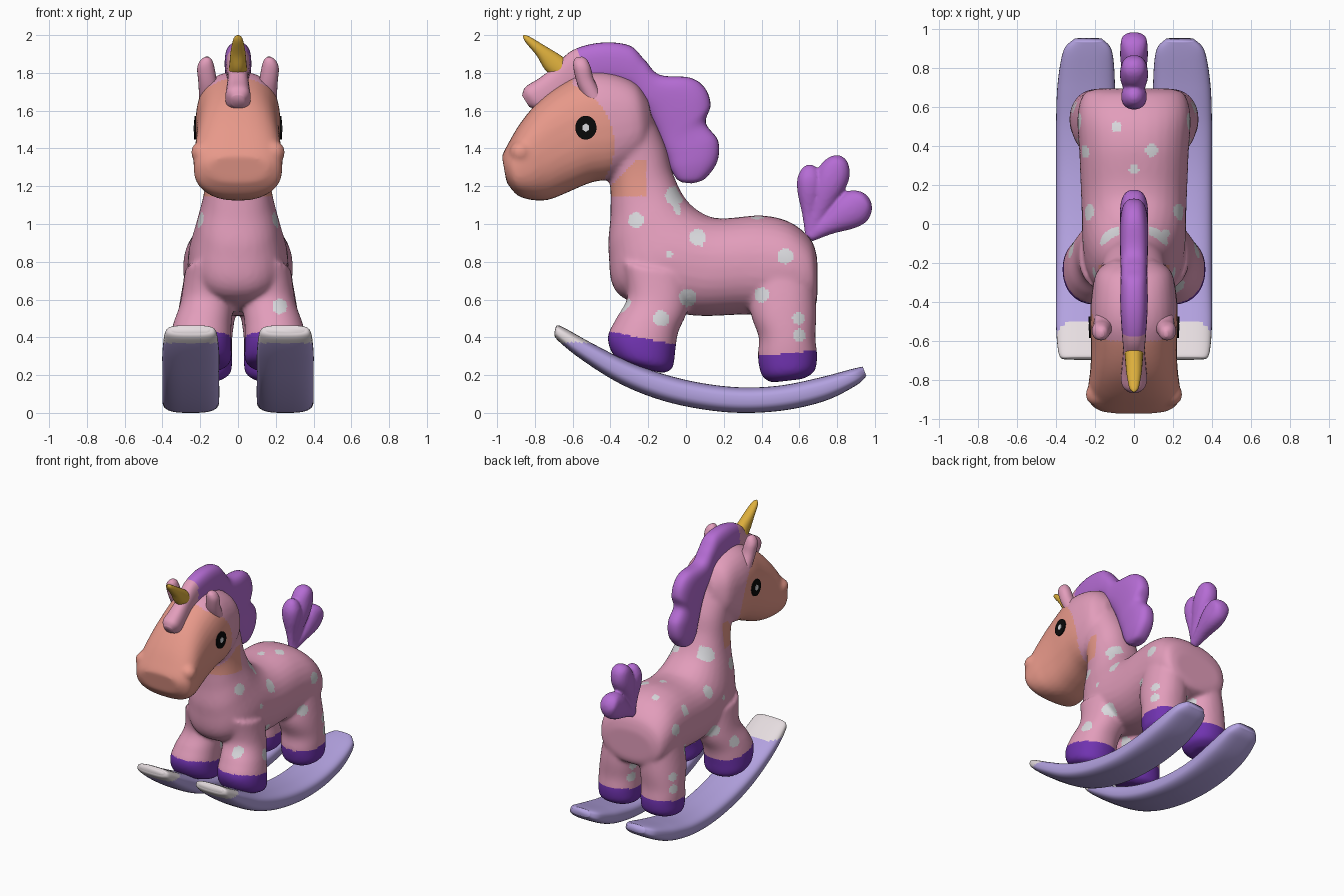
import bpy, bmesh, math
from mathutils import Vector, Matrix
from mathutils.bvhtree import BVHTree

if "Cube" in bpy.data.objects:
    bpy.data.objects.remove(bpy.data.objects["Cube"])


def material(name, code):
    rgb = [int(code[i:i + 2], 16) / 255 for i in (0, 2, 4)]
    lin = [c / 12.92 if c < .04 else ((c + .055) / 1.055) ** 2.4 for c in rgb]
    mat = bpy.data.materials.new(name)
    mat.use_nodes = True
    mat.diffuse_color = (*lin, 1)
    for node in mat.node_tree.nodes:
        if node.type == 'BSDF_PRINCIPLED':
            node.inputs["Base Color"].default_value = (*lin, 1)
    return mat


pink = material("pink", "E29DBB")
salmon = material("salmon", "E8998A")
violet = material("violet", "B56CD4")
purple = material("deep purple", "7033B0")
lilac = material("lilac", "B3A2E0")
white = material("warm white", "E6DDE0")
pale = material("pale grey", "D8D8DC")
gold = material("gold", "DCAE3C")
black = material("black", "0A0A0A")


def spline(a, b, c, d, t):
    return .5 * (2 * b + (c - a) * t + (2 * a - 5 * b + 4 * c - d) * t * t
                 + (3 * b - a - 3 * c + d) * t ** 3)


def loft(bm, sections, power=2.2, side=1, count=32, steps=6):
    """Skin rounded rings; a section is y, z, y, z of both edges, half width, x."""
    secs = [tuple(s) + (0,) * (6 - len(s)) for s in sections]
    last = len(secs) - 1
    rows = []
    for i in range(last):
        near = [secs[min(max(i + k, 0), last)] for k in (-1, 0, 1, 2)]
        rows += [[spline(*v, j / steps) for v in zip(*near)] for j in range(steps)]
    rows.append(secs[-1])
    rings = []
    for y1, z1, y2, z2, w, cx in rows:
        ring = []
        for k in range(count):
            a = 2 * math.pi * k / count
            u, v = (math.copysign(abs(f) ** (2 / power), f)
                    for f in (math.cos(a), math.sin(a)))
            ring.append(bm.verts.new((side * (cx + w * u),
                                      (y1 + y2) / 2 + v * (y1 - y2) / 2,
                                      (z1 + z2) / 2 + v * (z1 - z2) / 2)))
        rings.append(ring)
    for r, s in zip(rings, rings[1:]):
        for k in range(count):
            m = (k + 1) % count
            bm.faces.new((r[k], r[m], s[m], s[k]))
    bm.faces.new(rings[0])
    bm.faces.new(rings[-1])


def finish(name, bm, mats, rule=None, voxel=0, smooth=0, flat=False):
    """Turn the bmesh into an object, fuse it if asked, and colour its faces."""
    bmesh.ops.recalc_face_normals(bm, faces=bm.faces)
    mesh = bpy.data.meshes.new(name)
    bm.to_mesh(mesh)
    bm.free()
    obj = bpy.data.objects.new(name, mesh)
    bpy.context.scene.collection.objects.link(obj)
    if voxel:
        fuse = obj.modifiers.new("fuse", 'REMESH')
        fuse.mode = 'VOXEL'
        fuse.voxel_size = voxel
        soften = obj.modifiers.new("soften", 'SMOOTH')
        soften.factor = .5
        soften.iterations = smooth
        deps = bpy.context.evaluated_depsgraph_get()
        fused = bpy.data.meshes.new_from_object(obj.evaluated_get(deps))
        obj.modifiers.clear()
        obj.data = fused
        bpy.data.meshes.remove(mesh)
        fused.name = name
    obj.data.materials.clear()
    for mat in mats:
        obj.data.materials.append(mat)
    for poly in obj.data.polygons:
        poly.use_smooth = not flat
        poly.material_index = rule(poly.center, poly.normal) if rule else 0
    return obj


# Body: neck and torso, head, nostrils and legs fused into one skin
bm = bmesh.new()
loft(bm, [(-.2, 1.62, -.5, 1.45, .19), (-.11, 1.42, -.41, 1.25, .17),
          (-.07, 1.27, -.4, 1.05, .18), (0, 1.13, -.41, .85, .22),
          (.1, 1.05, -.35, .62, .26), (.2, 1.03, 0, .52, .27),
          (.4, 1.045, .3, .52, .28), (.55, 1.01, .55, .52, .29),
          (.66, .92, .67, .55, .26), (.695, .82, .695, .6, .19)], 2.3)
loft(bm, [(-.2, 1.66, -.17, 1.5, .1), (-.27, 1.75, -.22, 1.35, .19),
          (-.4, 1.8, -.36, 1.25, .22), (-.53, 1.8, -.5, 1.22, .225),
          (-.66, 1.74, -.62, 1.17, .22), (-.78, 1.65, -.72, 1.13, .225),
          (-.88, 1.53, -.8, 1.125, .235), (-.95, 1.41, -.89, 1.15, .225),
          (-.975, 1.36, -.95, 1.22, .16)], 2.5)
front_leg = [(-.34, .8, .02, .72, .12, .16), (-.31, .62, .01, .55, .14, .165),
             (-.37, .5, -.04, .43, .155, .19), (-.415, .4, -.055, .34, .165, .2),
             (-.38, .3, -.07, .24, .16, .2), (-.3, .25, -.12, .21, .1, .2)]
back_leg = [(.36, .8, .67, .8, .12, .15), (.34, .55, .69, .55, .15, .165),
            (.385, .4, .685, .4, .15, .18), (.38, .3, .695, .3, .15, .18),
            (.4, .2, .68, .22, .14, .18), (.45, .16, .62, .18, .08, .18)]
for side in (1, -1):
    loft(bm, front_leg, side=side)
    loft(bm, back_leg, side=side)
    bmesh.ops.create_uvsphere(bm, u_segments=24, v_segments=16, radius=.06,
                              matrix=Matrix.Translation((side * .19, -.875, 1.38)))

side_spots = [(-.265, 1.02, .042), (-.06, 1.15, .05), (.06, .93, .042),
              (-.09, .84, .018), (.01, .61, .047), (-.13, .5, .043),
              (.4, .625, .04), (.525, .83, .042), (.595, .5, .032), (.6, .41, .035)]
top_spots = [(-.09, .5, .027), (.09, .38, .033), (0, .28, .025),
             (.23, .07, .03), (-.26, .37, .033), (.16, -.05, .025)]


def body_colour(c, n):
    x, y, z = c
    hoof_line = .35 - .2 * y if y < .15 else .3 + .1 * (y - .38)
    if z < hoof_line:
        return 2
    face = math.hypot(y + .72, z - 1.42) < .34 or (y < -.6 and z > 1)
    throat = y < -.21 and 1.15 < z < 1.6 + y and z < 1.34
    if face or throat:
        return 1
    if abs(n.x) > .3 and any(math.hypot(y - a, z - b) < r for a, b, r in side_spots):
        return 3
    if n.z > .3 and z > .8 and any(math.hypot(x - a, y - b) < r for a, b, r in top_spots):
        return 3
    if x > 0 and math.hypot(x - .22, z - .565) < .04 and y < -.2:
        return 3
    return 0


body = finish("body", bm, [pink, salmon, purple, pale], body_colour, .012, 12)

# Eyes: thin plates laid on the sides of the head
tree = BVHTree.FromPolygons([v.co for v in body.data.vertices],
                            [tuple(p.vertices) for p in body.data.polygons])


def plate(name, side, radius, segments, lift, mat):
    hit, normal = tree.ray_cast(Vector((side, -.53, 1.51)), Vector((-side, 0, 0)))[:2]
    turn = normal.to_track_quat('Z', 'Y').to_matrix().to_4x4()
    place = Matrix.Translation(hit + normal * lift) @ turn
    bm = bmesh.new()
    bmesh.ops.create_cone(bm, cap_ends=True, segments=segments, radius1=radius,
                          radius2=radius, depth=.008,
                          matrix=place @ Matrix.Diagonal((1, 1.12, 1, 1)))
    finish(name, bm, [mat], flat=True)


for side, label in ((1, "left"), (-1, "right")):
    plate(label + "_eye", side, .056, 32, .003, black)
    plate(label + "_eye_glint", side, .02, 6, .006, pale)

    # Ears
    bm = bmesh.new()
    loft(bm, [(-.43, 1.66, -.54, 1.66, .06, .145), (-.485, 1.76, -.575, 1.74, .05, .16),
              (-.505, 1.83, -.595, 1.82, .046, .17), (-.525, 1.87, -.595, 1.862, .032, .168),
              (-.55, 1.886, -.58, 1.883, .01, .165)], side=side, count=24)
    finish(label + "_ear", bm, [pink])

    # Rockers with white front tips
    bm = bmesh.new()
    loft(bm, [(-.69, .455, -.697, .425, .1, .25), (-.66, .458, -.68, .385, .135, .25),
              (-.5, .37, -.55, .28, .15, .25), (-.3, .27, -.35, .155, .15, .25),
              (-.1, .2, -.14, .07, .15, .25), (.1, .155, .08, .02, .15, .25),
              (.3, .135, .3, 0, .15, .25), (.5, .145, .53, .015, .15, .25),
              (.7, .185, .74, .065, .147, .245), (.87, .23, .9, .145, .125, .238),
              (.935, .245, .955, .195, .075, .235)], 3, side, 40, 10)
    finish(label + "_rocker", bm, [lilac, white], lambda c, n: int(c.z > .37))

# Mane, with a pink forelock at its front end
bm = bmesh.new()
loft(bm, [(-.868, 1.68, -.83, 1.62, .035), (-.85, 1.725, -.76, 1.6, .065),
          (-.78, 1.77, -.68, 1.63, .062), (-.7, 1.83, -.6, 1.7, .055),
          (-.6, 1.92, -.52, 1.72, .062), (-.45, 1.96, -.42, 1.74, .07),
          (-.3, 1.945, -.32, 1.72, .07), (-.22, 1.87, -.27, 1.69, .068),
          (-.14, 1.79, -.23, 1.63, .07), (.02, 1.775, -.19, 1.56, .072),
          (.1, 1.72, -.16, 1.5, .072), (.13, 1.63, -.14, 1.45, .07),
          (.105, 1.535, -.12, 1.4, .068), (.17, 1.44, -.1, 1.35, .072),
          (.165, 1.33, -.08, 1.29, .07), (.1, 1.24, -.05, 1.24, .055),
          (.03, 1.215, -.02, 1.22, .03)], 2.6)
finish("mane", bm, [violet, pink], lambda c, n: int(c.y < -.57))

# Horn
bm = bmesh.new()
loft(bm, [(-.6, 1.84, -.68, 1.76, .05), (-.66, 1.89, -.745, 1.815, .045),
          (-.75, 1.945, -.79, 1.89, .038), (-.83, 1.993, -.85, 1.963, .024),
          (-.86, 2, -.864, 1.996, .004)], count=24)
finish("horn", bm, [gold])

# Tail: three plump locks sharing one root
bm = bmesh.new()
root = Vector((.65, .93))
for tip, radius in (((.97, 1.135), .095), ((.82, 1.36), .085), ((.655, 1.315), .065)):
    run = Vector(tip) - root
    across = Vector((-run.y, run.x)).normalized() * radius
    lock = []
    for t, fat in ((0, .3), (.3, .55), (.6, .95), (.8, 1), (.94, .65), (1, .2)):
        c = root + run * t
        lock.append((*(c + across * fat), *(c - across * fat), min(.07, radius * fat)))
    loft(bm, lock, count=24)
finish("tail", bm, [violet], voxel=.01, smooth=6)
